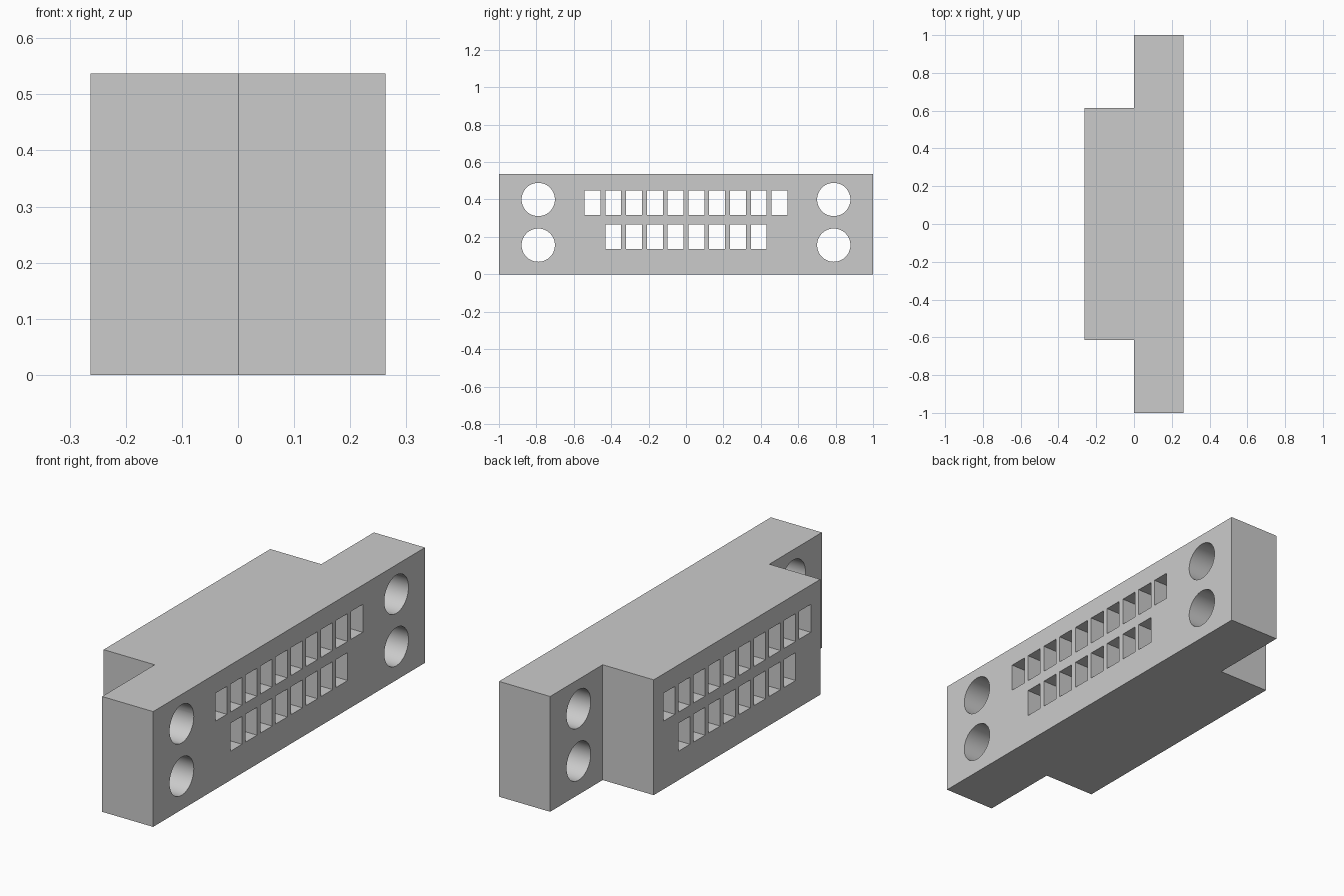
import bpy
import bmesh
import math
from mathutils import Matrix, Vector

old = bpy.data.objects.get("Cube")
if old:
    bpy.data.objects.remove(old, do_unlink=True)

HEIGHT, HALF_X, CORE_Y = 0.537, 0.263, 0.613

grey = bpy.data.materials.new("plain grey")
grey.use_nodes = True
grey.diffuse_color = (0.6, 0.6, 0.6, 1)
grey.node_tree.nodes["Principled BSDF"].inputs["Base Color"].default_value = (0.6, 0.6, 0.6, 1)


def make_object(name, bm):
    bmesh.ops.recalc_face_normals(bm, faces=bm.faces)
    mesh = bpy.data.meshes.new(name)
    bm.to_mesh(mesh)
    bm.free()
    mesh.materials.append(grey)
    obj = bpy.data.objects.new(name, mesh)
    bpy.context.collection.objects.link(obj)
    return obj


# Connector body: stepped outline extruded upward
half = [(HALF_X, 1), (0, 1), (0, CORE_Y), (-HALF_X, CORE_Y)]
outline = half + [(x, -y) for x, y in reversed(half)]
bm = bmesh.new()
base = bm.faces.new([bm.verts.new((x, y, 0)) for x, y in outline])
top = bmesh.ops.extrude_face_region(bm, geom=[base])["geom"]
bmesh.ops.translate(bm, vec=(0, 0, HEIGHT), verts=[v for v in top if isinstance(v, bmesh.types.BMVert)])
body = make_object("connector_body", bm)

# Cutters: two rows of pin slots and two pairs of round mounting holes
bm = bmesh.new()
for count, z in ((10, 0.382), (8, 0.2)):
    for i in range(count):
        y = (i - (count - 1) / 2) / 9
        bmesh.ops.create_cube(bm, size=1, matrix=Matrix.Translation((0, y, z))
                              @ Matrix.Diagonal(Vector((0.8, 0.085, 0.13, 1))))
for y in (-0.79, 0.79):
    for z in (0.156, 0.4):
        bmesh.ops.create_cone(bm, cap_ends=True, segments=48, radius1=0.089, radius2=0.089, depth=0.8,
                              matrix=Matrix.Translation((0, y, z)) @ Matrix.Rotation(math.pi / 2, 4, 'Y'))
cutter = make_object("hole_cutter", bm)
cutter.hide_render = True

# Cut the openings through the body
bpy.ops.object.select_all(action='DESELECT')
bpy.context.view_layer.objects.active = body
body.select_set(True)
mod = body.modifiers.new("openings", 'BOOLEAN')
mod.operation = 'DIFFERENCE'
mod.solver = 'EXACT'
mod.object = cutter
bpy.ops.object.modifier_apply(modifier=mod.name)
bpy.data.objects.remove(cutter, do_unlink=True)
bpy.ops.object.shade_smooth_by_angle(angle=math.radians(30))
